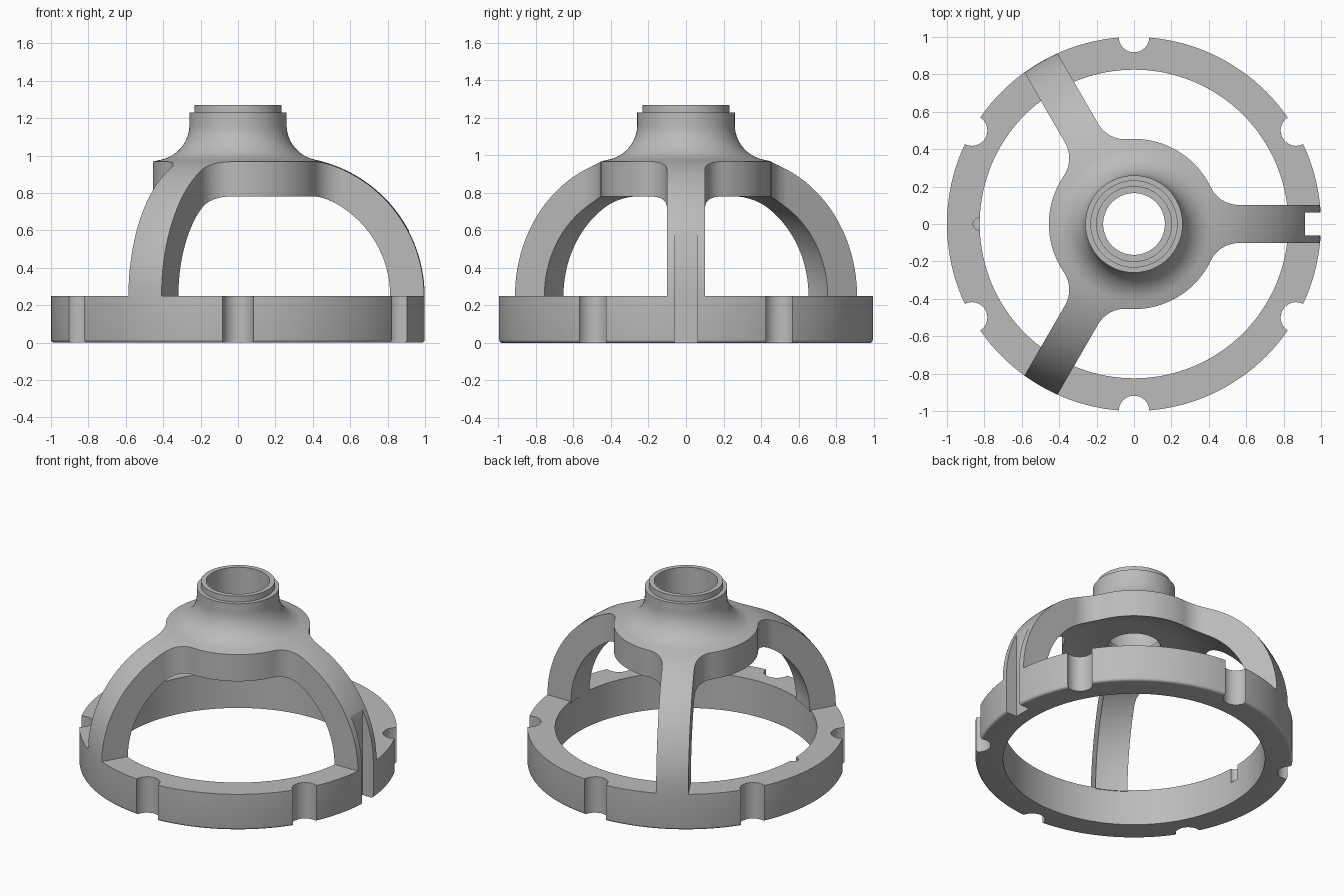
import bpy, bmesh, math
from math import sin, cos, pi, radians, sqrt, atan2
from mathutils import Matrix

if "Cube" in bpy.data.objects:
    bpy.data.objects.remove(bpy.data.objects["Cube"], do_unlink=True)

grey = bpy.data.materials.new("plain grey")
grey.use_nodes = True
grey.diffuse_color = (0.5, 0.5, 0.5, 1)
grey.node_tree.nodes["Principled BSDF"].inputs["Base Color"].default_value = (0.5, 0.5, 0.5, 1)


def make_object(name, bm):
    bmesh.ops.recalc_face_normals(bm, faces=bm.faces[:])
    mesh = bpy.data.meshes.new(name)
    bm.to_mesh(mesh)
    bm.free()
    mesh.materials.append(grey)
    obj = bpy.data.objects.new(name, mesh)
    bpy.context.collection.objects.link(obj)
    return obj


def arc(cx, cy, r, start, end, steps):
    return [(cx + r * cos(start + (end - start) * i / steps),
             cy + r * sin(start + (end - start) * i / steps)) for i in range(steps + 1)]


def lathe(name, profile, segments=144):
    """Revolve a closed (radius, height) profile about z."""
    bm = bmesh.new()
    rings = []
    for s in range(segments):
        a = 2 * pi * s / segments
        rings.append([bm.verts.new((r * cos(a), r * sin(a), z)) for r, z in profile])
    n = len(profile)
    for s in range(segments):
        p, q = rings[s], rings[(s + 1) % segments]
        for i in range(n):
            j = (i + 1) % n
            bm.faces.new((p[i], q[i], q[j], p[j]))
    return make_object(name, bm)


def prism(name, outline, z0, z1):
    bm = bmesh.new()
    face = bm.faces.new([bm.verts.new((x, y, z0)) for x, y in outline])
    new = bmesh.ops.extrude_face_region(bm, geom=[face])["geom"]
    tops = [v for v in new if isinstance(v, bmesh.types.BMVert)]
    bmesh.ops.translate(bm, verts=tops, vec=(0, 0, z1 - z0))
    return make_object(name, bm)


def boolean(target, tool, operation):
    mod = target.modifiers.new("cut", 'BOOLEAN')
    mod.object, mod.operation, mod.solver = tool, operation, 'EXACT'
    bpy.context.view_layer.objects.active = target
    bpy.ops.object.modifier_apply(modifier=mod.name)


def discard(obj):
    bpy.data.objects.remove(obj, do_unlink=True)


# Base ring with a softened lower rim
RIM = 0.25
ring = lathe("base_ring", [(0.825, 0), *arc(0.982, 0.018, 0.018, -pi / 2, 0, 4),
                           (1.0, RIM), (0.825, RIM)])

# Domed body: hub, neck, stepped bore and dome shell in one profile
centre, outer, neck, fillet = 0.255, 0.745, 0.26, 0.19
fx = neck + fillet
fz = RIM + sqrt((outer + fillet) ** 2 - (fx - centre) ** 2)
tangent = atan2(fz - RIM, fx - centre)
profile = [(1.0, 0.24)]
profile += arc(centre, RIM, outer, 0, tangent, 28)
profile += arc(fx, fz, fillet, tangent - pi, -pi, 16)[1:]
profile += [(neck, 1.23), (0.233, 1.23), (0.233, 1.27), (0.2, 1.27), (0.2, 0.9), (0.165, 0.9)]
profile += [(0.165, 0.82)]
profile += arc(0.25, RIM, 0.57, pi / 2, 0, 28) + [(0.82, 0.24)]
spider = lathe("hub_and_arms", profile)

# Three-armed outline that trims the dome
HUB, HALF, FX = 0.455, 0.102, 0.56
fr = (FX ** 2 + HALF ** 2 - HUB ** 2) / (2 * (HUB - HALF))
fy = HALF + fr
join = atan2(fy, FX)
upper = arc(FX, fy, fr, -pi / 2, join - pi, 12)
hub_arc = arc(0, 0, HUB, join, radians(120) - join, 24)[1:-1]
lower = [(x, -y) for x, y in reversed(upper)]
third = lower + [(1.1, -HALF), (1.1, HALF)] + upper + hub_arc
outline = []
for k in range(3):
    c, s = cos(k * 2 * pi / 3), sin(k * 2 * pi / 3)
    outline += [(x * c - y * s, x * s + y * c) for x, y in third]
trim = prism("arm_trim", outline, 0.1, 1.5)
boolean(spider, trim, 'INTERSECT')
discard(trim)

# Six round notches on the rim, and a small locating pocket inside
for k in range(6):
    a = radians(30 + 60 * k)
    notch = prism("notch_cutter", arc(cos(a), sin(a), 0.082, 0, 2 * pi, 40)[:-1], -0.1, 0.4)
    boolean(ring, notch, 'DIFFERENCE')
    discard(notch)
pocket = prism("pocket_cutter", arc(-0.828, 0, 0.032, 0, 2 * pi, 24)[:-1], 0.15, 0.4)
boolean(ring, pocket, 'DIFFERENCE')
discard(pocket)

# Key slot down the outside of one arm
slot = prism("slot_cutter", [(0.915, -0.062), (1.2, -0.062), (1.2, 0.062), (0.915, 0.062)], -0.1, 0.8)
for part in (ring, spider):
    boolean(part, slot, 'DIFFERENCE')
discard(slot)

# Smooth curves, crisp edges
bpy.ops.object.select_all(action='DESELECT')
for part in (ring, spider):
    part.select_set(True)
bpy.context.view_layer.objects.active = ring
bpy.ops.object.shade_smooth_by_angle(angle=radians(30))
